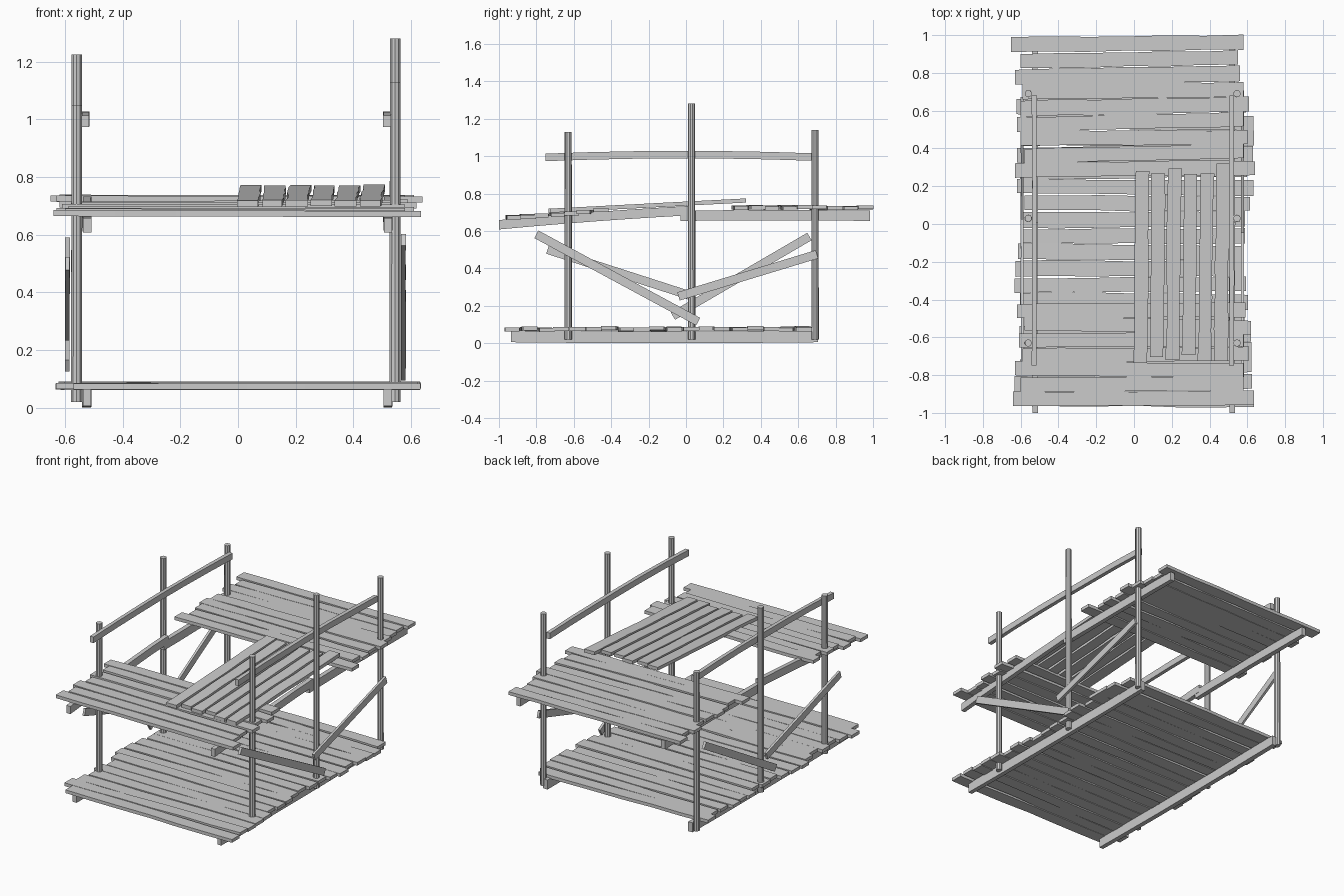
import bpy, bmesh, random
from mathutils import Vector

random.seed(7)
if "Cube" in bpy.data.objects:
    bpy.data.objects.remove(bpy.data.objects["Cube"])

GREY = (0.6, 0.6, 0.6, 1)
wood = bpy.data.materials.new("weathered grey wood")
wood.diffuse_color = GREY
wood.use_nodes = True
wood.node_tree.nodes["Principled BSDF"].inputs["Base Color"].default_value = GREY


def finish(name, bm):
    bmesh.ops.recalc_face_normals(bm, faces=bm.faces)
    mesh = bpy.data.meshes.new(name)
    bm.to_mesh(mesh)
    bm.free()
    mesh.materials.append(wood)
    obj = bpy.data.objects.new(name, mesh)
    bpy.context.collection.objects.link(obj)
    return obj


def board(name, start, end, side, up, segments=6, wobble=0.004, bow=0.0):
    """Rough sawn board: a rectangle swept from start to end.
    side and up are the full width and thickness vectors."""
    start, end, side, up = map(Vector, (start, end, side, up))
    bm = bmesh.new()
    previous = None
    for i in range(segments + 1):
        t = i / segments
        centre = start.lerp(end, t) + up.normalized() * bow * 4 * t * (1 - t)
        half = side / 2
        edge = half.normalized()
        a = half + edge * random.uniform(-wobble, wobble)
        b = half + edge * random.uniform(-wobble, wobble)
        ring = [bm.verts.new(centre + p) for p in
                (-a - up / 2, b - up / 2, b + up / 2, -a + up / 2)]
        if previous:
            for k in range(4):
                n = (k + 1) % 4
                bm.faces.new((previous[k], previous[n], ring[n], ring[k]))
        else:
            bm.faces.new(ring)
        previous = ring
    bm.faces.new(previous)
    return finish(name, bm)


def deck(name, ys, z_at, lefts, rights, width, yaw=0.0):
    """Row of cross planks running along x."""
    for i, (y, left, right) in enumerate(zip(ys, lefts, rights)):
        z = z_at(y)
        lift = [random.uniform(-0.005, 0.005) for _ in range(2)]
        skew = yaw + random.uniform(-0.008, 0.008)
        board(f"{name}_{i + 1}", (left, y - skew, z + lift[0]),
              (right, y + skew, z + lift[1]),
              (0, width * random.uniform(0.94, 1.04), 0), (0, 0, 0.021))


def post(name, x, y, top):
    bm = bmesh.new()
    bmesh.ops.create_cone(bm, cap_ends=True, segments=10, radius1=0.02,
                          radius2=0.019, depth=top - 0.02)
    bmesh.ops.translate(bm, verts=bm.verts, vec=(x, y, (top + 0.02) / 2))
    obj = finish(name, bm)
    bpy.context.view_layer.objects.active = obj
    obj.select_set(True)
    bpy.ops.object.shade_smooth_by_angle()
    obj.select_set(False)


# Upright posts
POST_Y = {"front": -0.63, "middle": 0.03, "back": 0.69}
for side, x, tops in (("left", 0.545, (1.13, 1.28, 1.14)),
                      ("right", -0.56, (1.05, 1.225, 1.055))):
    for (place, y), top in zip(POST_Y.items(), tops):
        post(f"{side}_{place}_post", x, y, top)

# Bearers under the decks and hand rails
for side, x in (("left", 0.52), ("right", -0.525)):
    across = (0.03, 0, 0)
    board(f"{side}_lower_bearer", (x, -0.935, 0.036), (x, 0.705, 0.036),
          across, (0, 0, 0.062), wobble=0.002, bow=-0.005)
    board(f"{side}_upper_front_bearer", (x, -1.0, 0.633), (x, 0.01, 0.708),
          across, (0, 0, 0.05), wobble=0.002, bow=0.005)
    board(f"{side}_upper_back_bearer", (x, -0.03, 0.681), (x, 0.985, 0.681),
          across, (0, 0, 0.055), wobble=0.002, bow=0.003)
    board(f"{side}_hand_rail", (x - 0.003, -0.75, 0.993), (x - 0.003, 0.68, 0.995),
          (0.025, 0, 0), (0, 0, 0.04), wobble=0.002, bow=0.014)


# Diagonal side braces
def brace(name, x, start, end):
    p, q = Vector((x, *start)), Vector((x, *end))
    d = (q - p).normalized()
    board(name, p, q, (0.016, 0, 0), Vector((0, -d.z, d.y)) * 0.046,
          segments=4, wobble=0.001)


brace("left_front_brace", 0.574, (-0.80, 0.582), (0.065, 0.115))
brace("left_back_brace", 0.574, (0.70, 0.475), (-0.04, 0.25))
brace("right_front_brace", -0.592, (-0.74, 0.50), (0.02, 0.255))
brace("right_back_brace", -0.592, (0.66, 0.57), (-0.07, 0.145))

# Lower deck
count = 19
pitch = 1.64 / count
deck("lower_plank", [-0.97 + pitch * (i + 0.5) for i in range(count)],
     lambda y: 0.076,
     [-random.uniform(0.57, 0.635) for _ in range(count)],
     [random.uniform(0.57, 0.635) for _ in range(count)], 0.081)

# Upper front deck, sloping up towards the back
deck("upper_front_plank", [-0.925 + 0.078 * i for i in range(7)],
     lambda y: 0.671 + 0.08 * (y + 0.93),
     (-0.64, -0.60, -0.63, -0.59, -0.61, -0.58, -0.62),
     (0.635, 0.58, 0.58, 0.61, 0.58, 0.62, 0.59), 0.076, yaw=-0.004)

# Upper back deck
deck("upper_back_plank", [0.955 - 0.083 * i for i in range(9)],
     lambda y: 0.724,
     (-0.65, -0.60, -0.63, -0.59, -0.60, -0.62, -0.60, -0.58, -0.63),
     (0.58, 0.55, 0.56, 0.58, 0.61, 0.58, 0.60, 0.58, 0.64), 0.08, yaw=0.008)

# Bridging planks laid from the front deck to the back deck
for i in range(6):
    x = 0.04 + 0.085 * i
    front, back = random.uniform(-0.74, -0.69), random.uniform(0.26, 0.3)
    if i == 5:
        back = 0.32
    z = lambda y: 0.708 + 0.052 * (y + 0.73)
    board(f"bridge_plank_{i + 1}", (x - 0.006, front, z(front)),
          (x + 0.006, back, z(back)), (0.072, 0, 0), (0, 0, 0.022))
